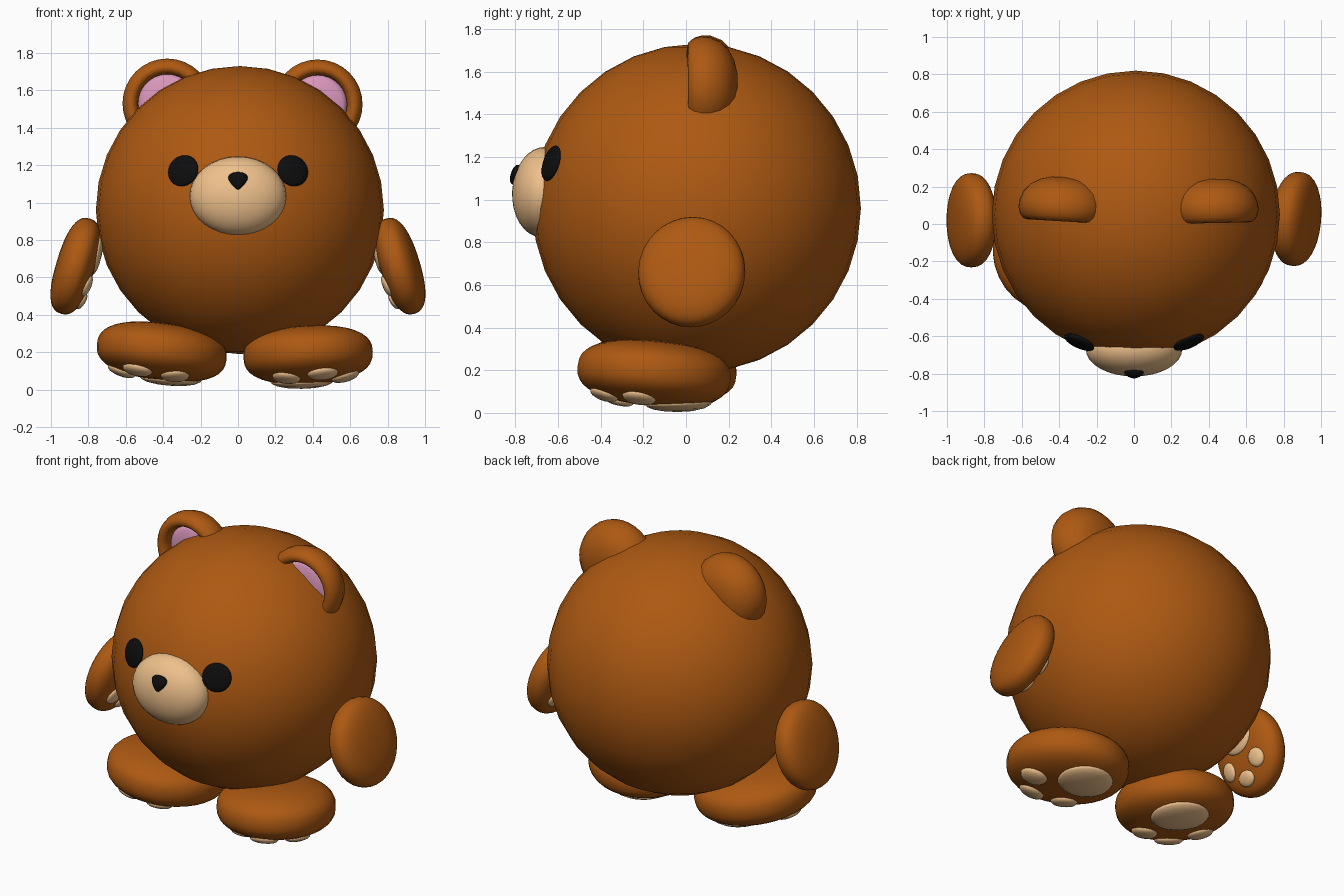
import bpy, bmesh
from math import sin, cos, pi, radians
from mathutils import Vector, Matrix

if "Cube" in bpy.data.objects:
    bpy.data.objects.remove(bpy.data.objects["Cube"])


def material(name, rgb):
    m = bpy.data.materials.new(name)
    m.diffuse_color = (*rgb, 1)
    m.use_nodes = True
    m.node_tree.nodes["Principled BSDF"].inputs["Base Color"].default_value = m.diffuse_color
    return m


BROWN = material("brown_fur", (0.42, 0.10, 0.006))
TAN = material("tan_pad", (0.86, 0.53, 0.26))
PINK = material("pink_lining", (0.70, 0.31, 0.50))
BLACK = material("black", (0.004, 0.004, 0.004))


def revolve(name, profile, place, mat, seg=32):
    """Spin (radius, height) points about local z; place maps each point to the world."""
    bm = bmesh.new()
    rings = [[bm.verts.new(place(Vector((r * cos(2 * pi * i / seg), r * sin(2 * pi * i / seg), h))))
              for i in range(seg)] for r, h in profile]
    for a, b in zip(rings, rings[1:]):
        for i in range(seg):
            j = (i + 1) % seg
            bm.faces.new((a[i], a[j], b[j], b[i]))
    bmesh.ops.remove_doubles(bm, verts=bm.verts, dist=1e-5)
    bmesh.ops.recalc_face_normals(bm, faces=bm.faces)
    me = bpy.data.meshes.new(name)
    bm.to_mesh(me)
    bm.free()
    me.polygons.foreach_set("use_smooth", [True] * len(me.polygons))
    me.materials.append(mat)
    ob = bpy.data.objects.new(name, me)
    bpy.context.collection.objects.link(ob)
    return ob


def frame(center, normal, forward):
    """Local z along normal, local y along forward."""
    n = Vector(normal).normalized()
    f = Vector(forward)
    f = (f - n * f.dot(n)).normalized()
    m = Matrix((f.cross(n), f, n)).transposed().to_4x4()
    m.translation = center
    return m


def dome(n=2.0, rings=16):
    """Unit superellipse profile from pole to pole."""
    def power(v):
        return (1 if v >= 0 else -1) * abs(v) ** (2 / n)
    pts = [(max(0, cos(t)) ** (2 / n), power(sin(t)))
           for t in (pi / 2 - pi * i / rings for i in range(1, rings))]
    return [(0, 1)] + pts + [(0, -1)]


def blob(name, m, radii, mat, n=2.0, rings=16):
    s = Matrix.Diagonal((*radii, 1))
    return revolve(name, dome(n, rings), lambda p: m @ s @ p, mat)


PAD = [(0, 1), (0.4, 0.96), (0.75, 0.75), (0.93, 0.4), (1, 0), (0.97, -0.5), (0.5, -0.5), (0, -0.5)]


def paw(name, m, radii, pads, thick, n=2.5):
    """Flattened limb with pads draped over its sole (+z side)."""
    blob(name, m, radii, BROWN, n, 20)
    a, b, c = radii
    for label, u, v, ru, rv in pads:
        def place(p):
            x, y = u + p.x * ru, v + p.y * rv
            rho = ((x / a) ** 2 + (y / b) ** 2) ** 0.5
            k = min(1, 0.96 / max(rho, 1e-6))
            x, y, rho = x * k, y * k, rho * k
            h = (1 - rho ** n) ** (1 / n)
            w = max(rho, 1e-6) ** (n - 2)
            nor = Vector((w * x / a ** 2, w * y / b ** 2, h ** (n - 1) / c)).normalized()
            return m @ (Vector((x, y, c * h)) + nor * p.z * thick)
        revolve(name + "_" + label, PAD, place, TAN, 24)


def pad_set(k):
    return [("main_pad", 0, -0.135 * k, 0.17 * k, 0.155 * k),
            ("toe_inner", -0.165 * k, 0.115 * k, 0.075 * k, 0.08 * k),
            ("toe_middle", 0, 0.235 * k, 0.085 * k, 0.065 * k),
            ("toe_outer", 0.165 * k, 0.115 * k, 0.075 * k, 0.08 * k)]


# Round body
blob("body", Matrix.Translation((0.01, 0.05, 0.96)), (0.77, 0.77, 0.77), BROWN)

# Feet, turned outward
for side, c, nor, yaw in (("right", (0.375, -0.15, 0.186), (0.05, -0.09, -1), 18),
                          ("left", (-0.408, -0.12, 0.203), (-0.12, -0.06, -1), -30)):
    fwd = (sin(radians(yaw)), -cos(radians(yaw)), 0)
    paw(side + "_foot", frame(c, nor, fwd), (0.345, 0.363, 0.15), pad_set(1), 0.024)

# Arms, pads facing the body
for side, c, nor in (("right", (0.867, 0.027, 0.66), (-0.956, 0.08, -0.29)),
                     ("left", (-0.869, 0.02, 0.66), (0.956, 0.0, -0.29))):
    paw(side + "_arm", frame(c, nor, (0, 0, -1)), (0.252, 0.266, 0.103), pad_set(0.72), 0.018)

# Ears: cupped shells with a lining
SHELL = [(0, -0.125), (0.07, -0.122), (0.13, -0.108), (0.18, -0.08), (0.218, -0.04), (0.238, 0.01),
         (0.24, 0.05), (0.23, 0.085), (0.21, 0.108), (0.187, 0.113), (0.168, 0.1), (0.157, 0.07),
         (0.155, 0.03), (0, 0.03)]
LINING = [(0, 0.08), (0.08, 0.075), (0.13, 0.065), (0.162, 0.05), (0.155, 0.035), (0, 0.035)]
for side, c, nor in (("right", (0.425, 0.118, 1.525), (0.02, -1, 0)),
                     ("left", (-0.375, 0.127, 1.53), (-0.06, -1, 0))):
    m = frame(c, nor, (0, 0, 1))
    revolve(side + "_ear", SHELL, lambda p: m @ p, BROWN)
    revolve(side + "_ear_lining", LINING, lambda p: m @ p, PINK)

# Snout
blob("snout", frame((0, -0.67, 1.035), (0, -1, 0.06), (0, 0, 1)), (0.258, 0.212, 0.145), TAN)

# Nose: rounded triangle
nose = frame((0, -0.795, 1.115), (0, -1, 0.3), (0, 0, 1))
revolve("nose", dome(2.3, 12),
        lambda p: nose @ Vector((p.x * 0.058 * (0.82 + 0.42 * p.y), p.y * 0.049, p.z * 0.027)), BLACK)

# Eyes lying on the body surface
for side, x in (("right", 0.293), ("left", -0.293)):
    pos = Vector((x, -0.632, 1.17))
    nor = pos - Vector((0.01, 0.05, 0.96))
    blob(side + "_eye", frame(pos, nor, (0, 0, 1)), (0.087, 0.086, 0.024), BLACK)
